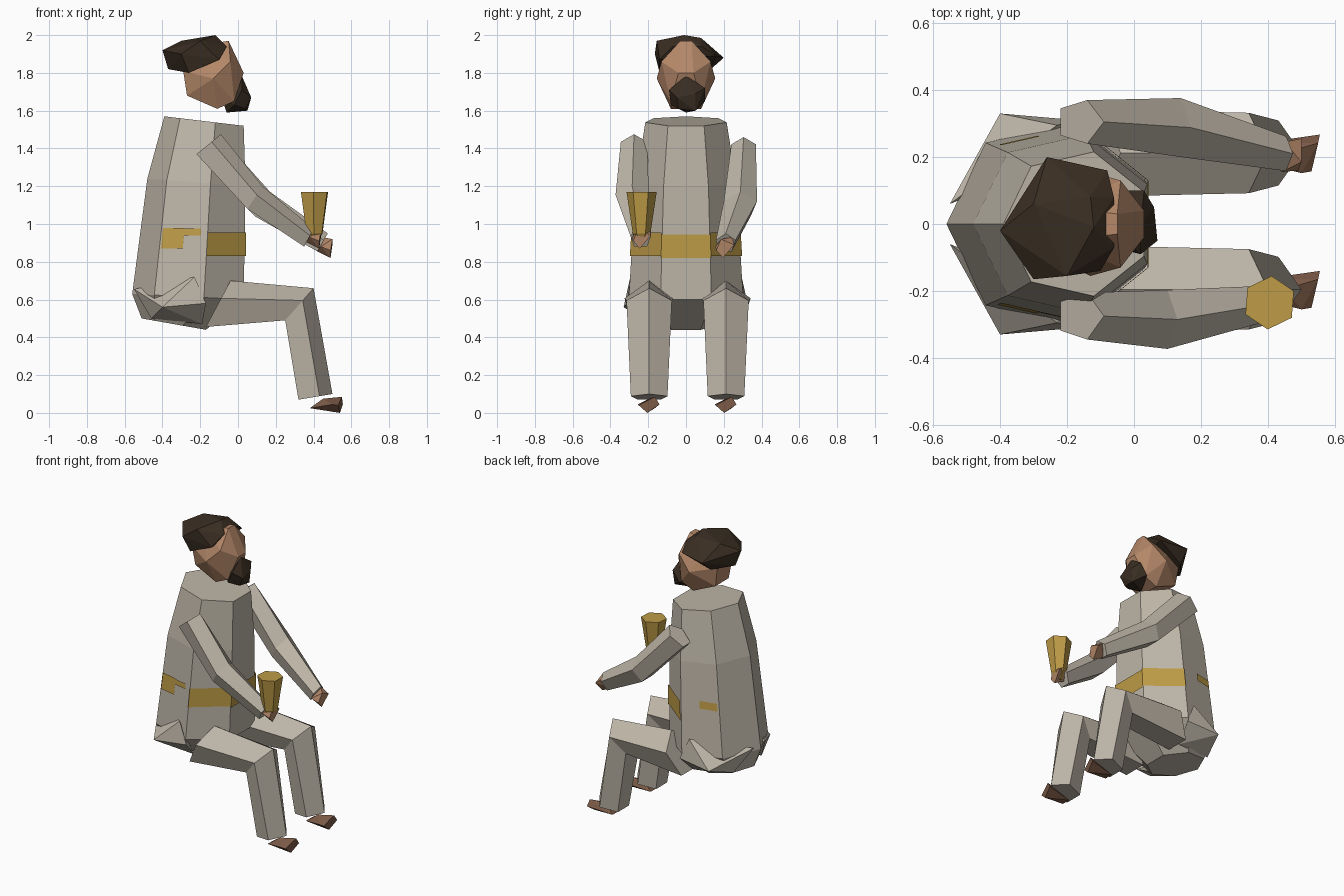
import bpy, bmesh
from math import cos, sin, pi
from mathutils import Vector

cube = bpy.data.objects.get("Cube")
if cube:
    bpy.data.objects.remove(cube, do_unlink=True)


def material(name, srgb):
    col = [(c / 255) ** 2.2 for c in srgb] + [1]
    m = bpy.data.materials.new(name)
    m.use_nodes = True
    m.diffuse_color = col
    m.node_tree.nodes["Principled BSDF"].inputs["Base Color"].default_value = col
    return m


CLOTH = material("grey_cloth", (188, 180, 166))
GOLD = material("gold", (188, 154, 72))
SKIN = material("skin", (178, 134, 104))
HAIR = material("dark_hair", (60, 49, 39))
SHOE = material("brown_leather", (122, 90, 72))


def finish(name, bm, mat):
    bmesh.ops.recalc_face_normals(bm, faces=bm.faces)
    mesh = bpy.data.meshes.new(name)
    bm.to_mesh(mesh)
    bm.free()
    mesh.materials.append(mat)
    obj = bpy.data.objects.new(name, mesh)
    bpy.context.collection.objects.link(obj)
    return obj


def loft(name, rings, mat, caps=True):
    """Skin a list of equal-length point rings."""
    bm = bmesh.new()
    loops = [[bm.verts.new(p) for p in ring] for ring in rings]
    n = len(loops[0])
    for a, b in zip(loops, loops[1:]):
        for i in range(n):
            j = (i + 1) % n
            bm.faces.new((a[i], a[j], b[j], b[i]))
    if caps:
        bm.faces.new(loops[0])
        bm.faces.new(loops[-1])
    return finish(name, bm, mat)


def hull(name, points, mat):
    """Faceted lump: the convex hull of a few points."""
    bm = bmesh.new()
    verts = [bm.verts.new(p) for p in points]
    res = bmesh.ops.convex_hull(bm, input=verts)
    spare = {v for v in res["geom_interior"] + res["geom_unused"]
             if isinstance(v, bmesh.types.BMVert)}
    bmesh.ops.delete(bm, geom=list(spare), context="VERTS")
    return finish(name, bm, mat)


def both(points):
    """Points with y mirrored to both sides."""
    return [(x, s * y, z) for x, y, z in points for s in (1, -1)]


def heptagon(back, front, z_back, z_front):
    """Seven-sided body section with a flat front and a ridge at the back."""
    r = (front - back) / (1 + cos(pi / 7))
    ring = []
    for i in range(7):
        a = pi + 2 * pi * i / 7
        x = back + r + r * cos(a)
        t = (x - back) / (front - back)
        ring.append(Vector((x, r * sin(a), z_back + t * (z_front - z_back))))
    return ring


def pentagon(top, bottom, y, half):
    """Five-sided limb section, ridge at the top point, flat at the bottom."""
    top, bottom = Vector(top), Vector(bottom)
    ring = []
    for i in range(5):
        a = 2 * pi * i / 5
        p = bottom.lerp(top, (cos(a) + 0.81) / 1.81)
        ring.append((p.x, y + half * sin(a) / 0.951, p.y))
    return ring


# Robe body and seat
waist = heptagon(-0.56, 0.03, 0.63, 0.60)
chest = heptagon(-0.48, 0.04, 1.24, 1.20)
loft("robe_body", [waist, chest, heptagon(-0.39, 0.03, 1.57, 1.52)], CLOTH)
loft("seat", [heptagon(-0.51, -0.17, 0.50, 0.44), waist], CLOTH)

# Belt plates lying on the robe
def on_robe(i, t, h):
    """Point along robe side i, fraction t, raised to height h and pushed out."""
    j = (i + 1) % 7
    lo, hi = waist[i].lerp(waist[j], t), chest[i].lerp(chest[j], t)
    p = lo.lerp(hi, (h - lo.z) / (hi.z - lo.z))
    out = Vector((p.x + 0.24, p.y, 0)).normalized() * 0.008
    return p + out


def belt_plate(name, side, t0, t1, h0, h1):
    bm = bmesh.new()
    corners = ((t0, h0), (t1, h0), (t1, h1), (t0, h1))
    face = bm.faces.new([bm.verts.new(on_robe(side, t, h)) for t, h in corners])
    mid = sum((v.co for v in face.verts), Vector()) / 4
    face.normal_update()
    if face.normal.dot(mid - Vector((-0.24, 0, 0.9))) < 0:
        face.normal_flip()
    mesh = bpy.data.meshes.new(name)
    bm.to_mesh(mesh)
    bm.free()
    mesh.materials.append(GOLD)
    bpy.context.collection.objects.link(bpy.data.objects.new(name, mesh))


belt_plate("belt_front", 3, 0, 1, 0.82, 0.945)
belt_plate("belt_front_right", 2, 0, 1, 0.83, 0.955)
belt_plate("belt_front_left", 4, 0, 1, 0.83, 0.955)
belt_plate("belt_side_right", 1, 0.05, 0.5, 0.87, 0.98)
belt_plate("belt_side_right_strip", 1, 0.5, 0.85, 0.94, 0.975)
belt_plate("belt_side_left", 5, 0.5, 0.95, 0.93, 0.98)

# Legs, hip folds and shoes
for side, s, y in (("right", -1, -0.195), ("left", 1, 0.212)):
    loft(side + "_leg", [
        pentagon((-0.04, 0.70), (-0.17, 0.455), y, 0.13),
        pentagon((0.40, 0.66), (0.25, 0.49), y, 0.12),
        pentagon((0.50, 0.10), (0.32, 0.07), y, 0.097)], CLOTH)
    hull(side + "_hip_fold", [
        (-0.55, s * 0.06, 0.655), (-0.40, s * 0.33, 0.56), (-0.23, s * 0.295, 0.72),
        (-0.19, s * 0.20, 0.47), (-0.46, s * 0.15, 0.50), (-0.17, s * 0.31, 0.58)], CLOTH)
    hull(side + "_shoe", [
        (0.38, y - 0.03, 0.025), (0.38, y + 0.03, 0.025), (0.45, y, 0.075),
        (0.55, y + 0.03, 0.085), (0.555, y + 0.055, 0.045), (0.50, y - 0.06, 0.045),
        (0.53, y - 0.055, 0.04), (0.54, y - 0.01, 0)], SHOE)

# Arms
loft("right_arm", [
    pentagon((-0.09, 1.475), (-0.22, 1.37), -0.275, 0.07),
    pentagon((0.13, 1.20), (0.05, 1.08), -0.285, 0.088),
    pentagon((0.40, 0.975), (0.35, 0.88), -0.24, 0.055)], CLOTH)
loft("left_arm", [
    pentagon((-0.09, 1.46), (-0.22, 1.36), 0.305, 0.065),
    pentagon((0.17, 1.17), (0.09, 1.04), 0.288, 0.088),
    pentagon((0.475, 0.95), (0.42, 0.855), 0.21, 0.052)], CLOTH)

# Hands
for side, x, y, z in (("right", 0.0, -0.235, 0.05), ("left", 0.06, 0.205, 0.0)):
    hull(side + "_hand", [
        (x + 0.35, y, 0.86 + z), (x + 0.38, y - 0.05, 0.88 + z), (x + 0.39, y + 0.04, 0.93 + z),
        (x + 0.44, y + 0.05, 0.89 + z), (x + 0.44, y - 0.02, 0.92 + z),
        (x + 0.43, y - 0.01, 0.82 + z), (x + 0.43, y - 0.045, 0.86 + z)], SKIN)

# Goblet
def hexagon(r, z):
    return [(0.405 + r * cos(pi * i / 3 + 0.45), -0.235 + r * sin(pi * i / 3 + 0.45), z)
            for i in range(6)]


loft("goblet", [hexagon(0.015, 0.90), hexagon(0.047, 0.95), hexagon(0.08, 1.17)], GOLD)

# Head, hair and beard
hull("head", both([
    (-0.05, 0.03, 1.97), (0.03, 0.04, 1.80), (-0.02, 0.08, 1.65), (-0.11, 0.08, 1.61),
    (-0.04, 0.13, 1.86), (-0.13, 0.155, 1.77), (-0.27, 0.07, 1.68), (-0.29, 0.08, 1.81),
    (-0.22, 0.05, 1.94)]), SKIN)
hull("hair", [
    (-0.40, -0.02, 1.92), (-0.37, 0.0, 1.82), (-0.26, 0.20, 1.88), (-0.08, 0.16, 1.89),
    (-0.13, 0.08, 1.985), (-0.12, -0.01, 2.0), (-0.06, -0.07, 1.94), (-0.06, 0.08, 1.94),
    (-0.20, -0.155, 1.97), (-0.30, -0.165, 1.90), (-0.26, -0.14, 1.80), (-0.10, -0.14, 1.87),
    (-0.27, 0.12, 1.81), (-0.30, 0.06, 1.97)], HAIR)
hull("beard", [
    (0.02, 0.0, 1.785), (0.07, -0.05, 1.67), (0.05, 0.05, 1.60), (-0.06, 0.0, 1.59),
    (0.03, 0.10, 1.72), (-0.02, 0.10, 1.65), (0.02, -0.09, 1.71), (-0.02, -0.08, 1.63),
    (-0.09, 0.0, 1.68), (0.06, 0.05, 1.69), (0.04, -0.04, 1.61)], HAIR)
